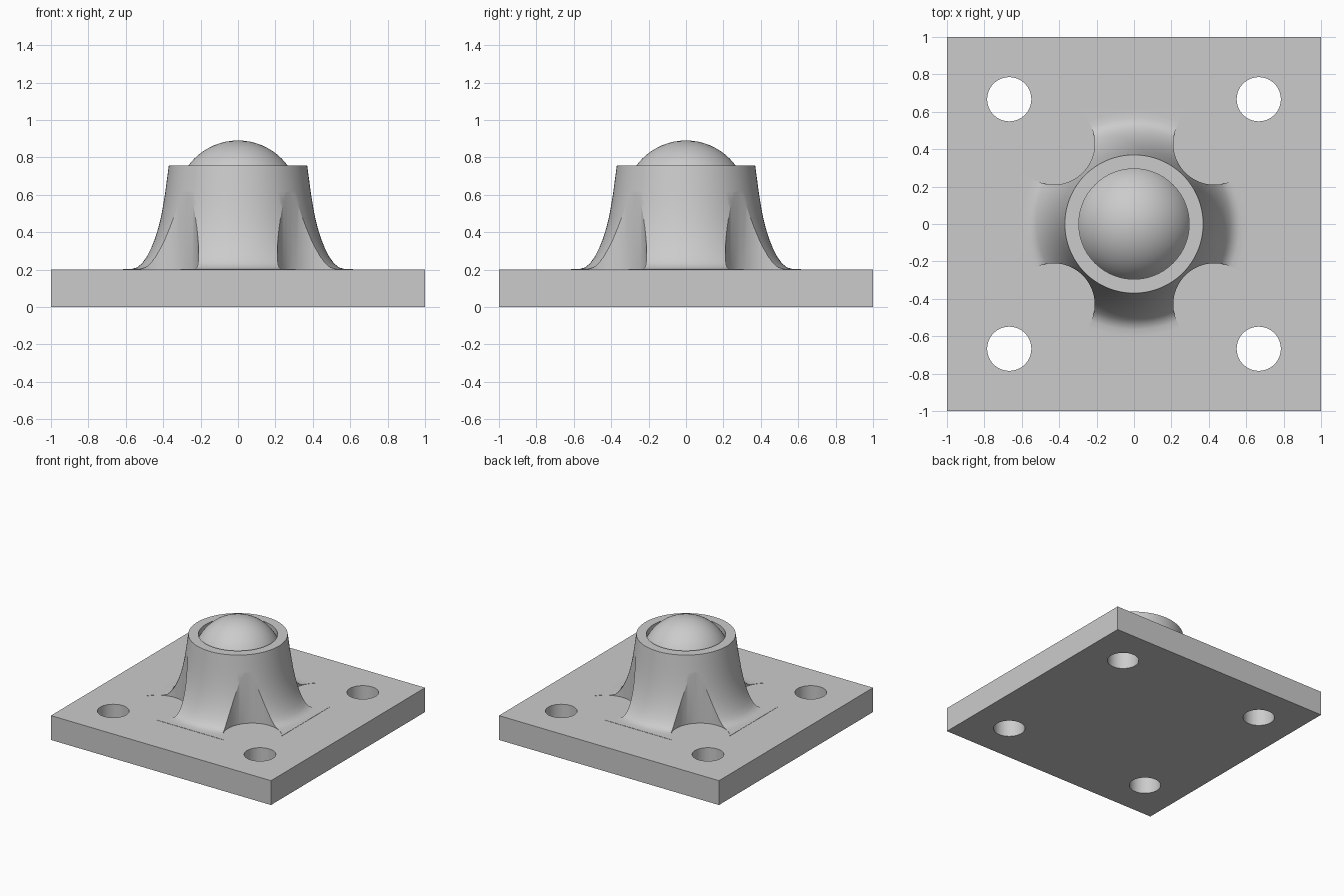
import bpy, bmesh, math

if "Cube" in bpy.data.objects:
    bpy.data.objects.remove(bpy.data.objects["Cube"])

grey = bpy.data.materials.new("light grey")
grey.diffuse_color = (0.6, 0.6, 0.6, 1)
grey.use_nodes = True
grey.node_tree.nodes["Principled BSDF"].inputs["Base Color"].default_value = grey.diffuse_color


def finish(obj, name, angle=30):
    obj.name = name
    obj.data.materials.clear()
    obj.data.materials.append(grey)
    bpy.ops.object.select_all(action='DESELECT')
    bpy.context.view_layer.objects.active = obj
    obj.select_set(True)
    bpy.ops.object.shade_smooth_by_angle(angle=math.radians(angle))


def cut_corners(obj, offset, radius):
    """Cut a vertical cylinder out of each of the four corners."""
    bm = bmesh.new()
    for sx in (-1, 1):
        for sy in (-1, 1):
            made = bmesh.ops.create_cone(bm, cap_ends=True, segments=64,
                                         radius1=radius, radius2=radius, depth=4)
            bmesh.ops.translate(bm, verts=made["verts"],
                                vec=(sx * offset, sy * offset, 0))
    mesh = bpy.data.meshes.new("cutter")
    bm.to_mesh(mesh)
    bm.free()
    cutter = bpy.data.objects.new("cutter", mesh)
    bpy.context.collection.objects.link(cutter)
    mod = obj.modifiers.new("cut", 'BOOLEAN')
    mod.operation, mod.solver, mod.object = 'DIFFERENCE', 'EXACT', cutter
    bpy.context.view_layer.objects.active = obj
    bpy.ops.object.modifier_apply(modifier=mod.name)
    bpy.data.objects.remove(cutter)


# Base plate with four bolt holes
bpy.ops.mesh.primitive_cube_add(size=2, location=(0, 0, 0.1))
plate = bpy.context.object
plate.scale.z = 0.1
bpy.ops.object.transform_apply(location=True, scale=True)
cut_corners(plate, 0.667, 0.118)
finish(plate, "base_plate")

# Flared housing: socket, flat rim, and skirt blending into the plate
flare = [(0.37, 0.755), (0.379, 0.69), (0.388, 0.62), (0.399, 0.55), (0.412, 0.48),
         (0.427, 0.42), (0.444, 0.365), (0.464, 0.315), (0.487, 0.27),
         (0.512, 0.235), (0.538, 0.212), (0.565, 0.204), (0.6, 0.202), (0.69, 0.202)]
profile = [(0, 0.6), (0.295, 0.6), (0.295, 0.755)] + flare + [(0.69, 0.15), (0, 0.15)]
bm = bmesh.new()
verts = [bm.verts.new((r, 0, z)) for r, z in profile]
edges = [bm.edges.new(pair) for pair in zip(verts, verts[1:])]
bmesh.ops.spin(bm, geom=verts + edges, cent=(0, 0, 0), axis=(0, 0, 1),
               angle=2 * math.pi, steps=96, use_duplicate=False)
bmesh.ops.remove_doubles(bm, verts=bm.verts, dist=1e-4)
# The foot of the skirt is trimmed to a square
for v in bm.verts:
    v.co.x = max(-0.615, min(0.615, v.co.x))
    v.co.y = max(-0.615, min(0.615, v.co.y))
bmesh.ops.recalc_face_normals(bm, faces=bm.faces)
mesh = bpy.data.meshes.new("housing")
bm.to_mesh(mesh)
bm.free()
housing = bpy.data.objects.new("housing", mesh)
bpy.context.collection.objects.link(housing)
# Round clearances around the bolts
cut_corners(housing, 0.43, 0.22)
finish(housing, "housing", 25)

# Ball resting in the socket
bpy.ops.mesh.primitive_uv_sphere_add(segments=64, ring_count=32, radius=0.33,
                                     location=(0, 0, 0.56))
finish(bpy.context.object, "ball", 60)
